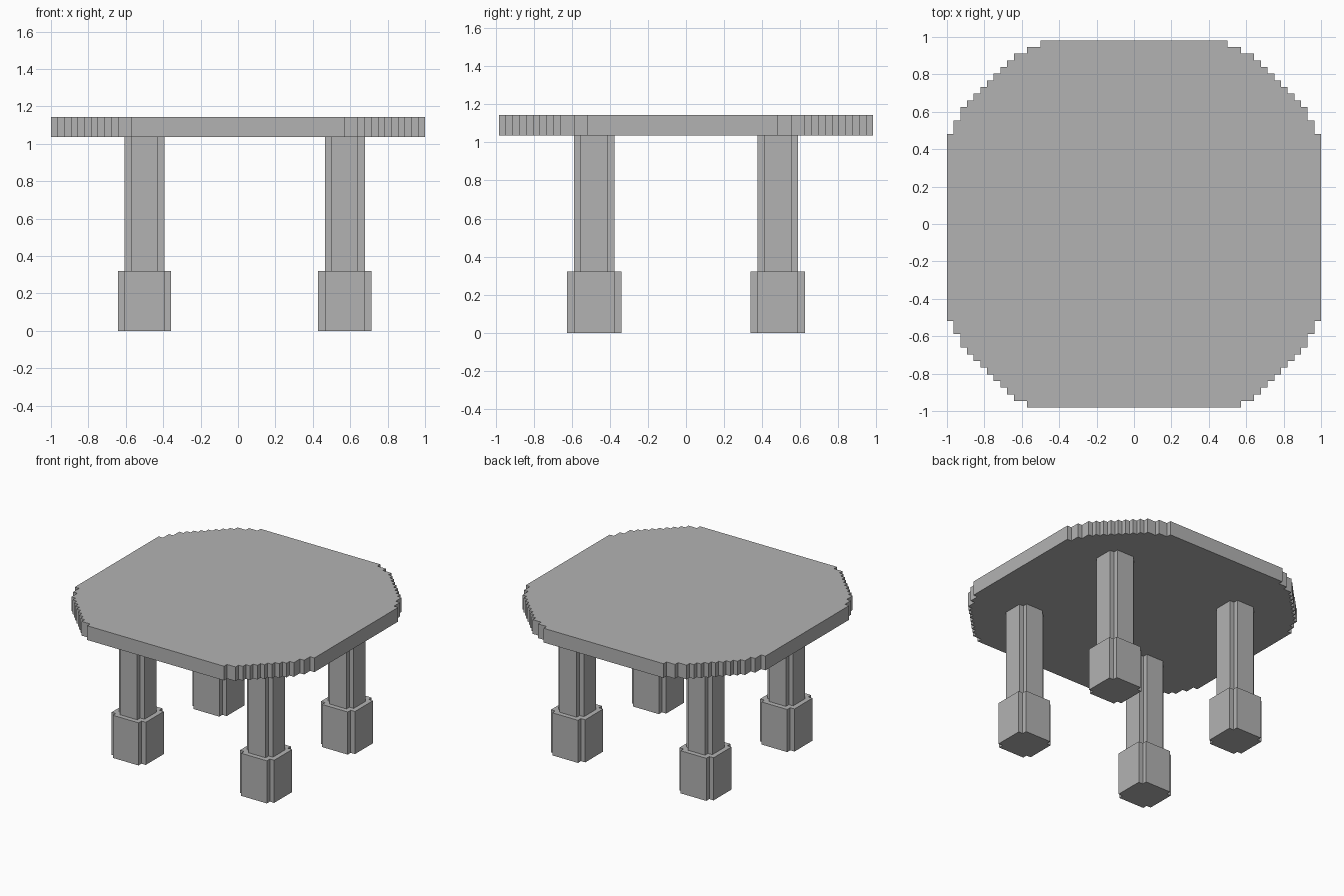
import bpy
import bmesh

cube = bpy.data.objects.get("Cube")
if cube:
    bpy.data.objects.remove(cube, do_unlink=True)

UNIT = 2 / 56  # size of one block step

grey = bpy.data.materials.new("stone grey")
grey.use_nodes = True
COLOUR = (0.45, 0.45, 0.45, 1)
grey.diffuse_color = COLOUR
grey.node_tree.nodes["Principled BSDF"].inputs["Base Color"].default_value = COLOUR


def prism(name, outline, bottom, top):
    """Extrude an outline, given in block steps, between two heights."""
    bm = bmesh.new()
    verts = [bm.verts.new((x * UNIT, y * UNIT, bottom * UNIT)) for x, y in outline]
    base = bm.faces.new(verts)
    lifted = bmesh.ops.extrude_face_region(bm, geom=[base])["geom"]
    for v in lifted:
        if isinstance(v, bmesh.types.BMVert):
            v.co.z = top * UNIT
    bmesh.ops.recalc_face_normals(bm, faces=bm.faces)
    mesh = bpy.data.meshes.new(name)
    bm.to_mesh(mesh)
    bm.free()
    mesh.materials.append(grey)
    obj = bpy.data.objects.new(name, mesh)
    bpy.context.collection.objects.link(obj)
    return obj


def staircase(x, y, runs):
    """Stepped corner: each run goes outward in x, then drops in y."""
    points = [(x, y)]
    for across, down in runs:
        y -= down
        points.append((x, y))
        x += across
        points.append((x, y))
    return points


def notched(cx, cy, half):
    """Square with one block step cut from each corner."""
    a, b = half, half - 1
    quarter = [(b, a), (b, b), (a, b)]
    points = []
    for _ in range(4):
        points += quarter
        quarter = [(y, -x) for x, y in quarter]
    return [(cx + x, cy + y) for x, y in points]


# Tabletop: stepped round outline, mirrored left to right
back = staircase(14, 27.5, [(2, 1), (2, 1)] + [(1, 1)] * 8 + [(1, 2)] * 2)
front = staircase(16, 27.5, [(2, 1)] + [(1, 1)] * 8 + [(1, 2)] * 2)
right_half = back + [(x, -y) for x, y in reversed(front)]
outline = right_half + [(-x, y) for x, y in reversed(right_half)]
prism("tabletop", outline, 29, 32)

# Four legs, each a notched post on a wider foot
for side, cx in (("left", 16), ("right", -14)):
    for end, cy in (("front", -13.5), ("back", 13.5)):
        prism(f"{end}_{side}_foot", notched(cx, cy, 4), 0, 9)
        prism(f"{end}_{side}_leg", notched(cx, cy, 3), 9, 29)
